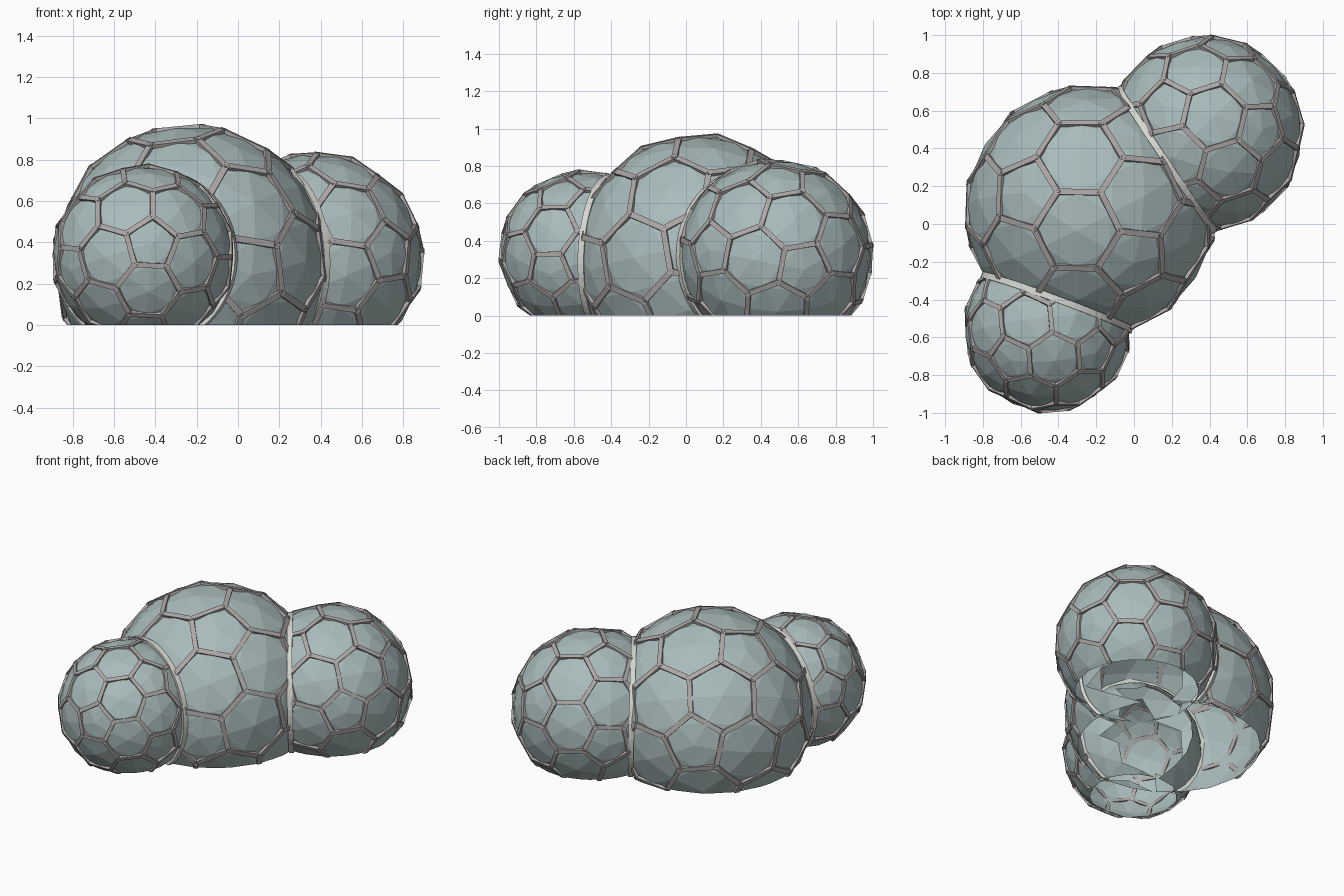
import bpy, bmesh, math
from mathutils import Vector, Euler

if "Cube" in bpy.data.objects:
    bpy.data.objects.remove(bpy.data.objects["Cube"])

# name, centre, radius, rotation of the geodesic pattern
DOMES = [
    ("large", Vector((-0.23, 0.07, 0.305)), 0.66, (0.5, 0.3, 0.2)),
    ("medium", Vector((0.38, 0.48, 0.32)), 0.51, (0.2, 0.6, 0.4)),
    ("small", Vector((-0.46, -0.557, 0.333)), 0.435, (0.7, 0.2, 0.9)),
]
JOINS = [(0, 1), (0, 2)]


def material(name, rgb):
    m = bpy.data.materials.new(name)
    m.diffuse_color = (*rgb, 1)
    m.use_nodes = True
    m.node_tree.nodes["Principled BSDF"].inputs["Base Color"].default_value = m.diffuse_color
    return m


GLASS = material("glass_blue_grey", (0.40, 0.50, 0.50))
FRAME = material("frame_grey", (0.42, 0.39, 0.385))
COLLAR = material("collar_pale", (0.68, 0.68, 0.64))


def finish(bm, name, mat):
    ob_mesh = bpy.data.meshes.new(name)
    bm.to_mesh(ob_mesh)
    bm.free()
    ob_mesh.materials.append(mat)
    ob = bpy.data.objects.new(name, ob_mesh)
    bpy.context.collection.objects.link(ob)


def cut(bm, co, normal):
    # remove everything on the side the normal points to
    bmesh.ops.bisect_plane(bm, geom=bm.verts[:] + bm.edges[:] + bm.faces[:],
                           dist=1e-5, plane_co=co, plane_no=normal, clear_outer=True)


def join_plane(i, j):
    # plane, axis and radius of the circle where two domes meet
    a, ra = DOMES[i][1:3]
    b, rb = DOMES[j][1:3]
    d = (b - a).length
    n = (b - a) / d
    t = (d * d + ra * ra - rb * rb) / (2 * d)
    return a + n * t, n, math.sqrt(ra * ra - t * t)


def box(bm, p, q, up, width, thick):
    along = (q - p).normalized()
    side = along.cross(up).normalized() * width / 2
    up = up * thick / 2
    v = [bm.verts.new(e + side * s + up * u)
         for e in (p - along * width * 0.3, q + along * width * 0.3)
         for s, u in ((-1, -1), (1, -1), (1, 1), (-1, 1))]
    bm.faces.new(v[3::-1])
    bm.faces.new(v[4:])
    for k in range(4):
        m = (k + 1) % 4
        bm.faces.new((v[k], v[m], v[m + 4], v[k + 4]))


GROUND = (Vector((0, 0, 0)), Vector((0, 0, -1)))

for i, (name, centre, radius, angles) in enumerate(DOMES):
    rot = Euler(angles).to_matrix()
    others = [b if a == i else a for a, b in JOINS if i in (a, b)]

    # faceted glass skin, open where it runs deep into its neighbour
    bm = bmesh.new()
    bmesh.ops.create_icosphere(bm, subdivisions=3, radius=radius)
    for v in bm.verts:
        v.co = rot @ v.co + centre
    deep = [f for f in bm.faces if any(
        (f.calc_center_median() - DOMES[o][1]).length < 0.7 * DOMES[o][2] for o in others)]
    bmesh.ops.delete(bm, geom=deep, context='FACES')
    cut(bm, *GROUND)
    finish(bm, name + "_dome_skin", GLASS)

    # hexagon and pentagon frame: bars joining neighbouring triangle centres
    src = bmesh.new()
    bmesh.ops.create_icosphere(src, subdivisions=2, radius=1)
    bm = bmesh.new()
    for e in src.edges:
        p, q = [centre + (rot @ f.calc_center_median().normalized()) * radius * 1.01
                for f in e.link_faces]
        box(bm, p, q, ((p + q) / 2 - centre).normalized(),
            0.012 + 0.03 * radius, 0.018)
    src.free()
    cut(bm, *GROUND)
    for o in others:
        co, n, _ = join_plane(i, o)
        cut(bm, co, n)
    finish(bm, name + "_dome_frame", FRAME)

# pale collar arches where the domes meet
for i, j in JOINS:
    co, n, r = join_plane(i, j)
    u = n.orthogonal().normalized()
    w = n.cross(u)
    bm = bmesh.new()
    rings = []
    for k in range(64):
        t = 2 * math.pi * k / 64
        d = u * math.cos(t) + w * math.sin(t)
        rings.append([bm.verts.new(co + d * (r + a) + n * b) for a, b in
                      ((-0.018, -0.017), (0.018, -0.017), (0.018, 0.017), (-0.018, 0.017))])
    for k in range(64):
        p, q = rings[k], rings[(k + 1) % 64]
        for s in range(4):
            m = (s + 1) % 4
            bm.faces.new((p[s], p[m], q[m], q[s]))
    bmesh.ops.recalc_face_normals(bm, faces=bm.faces[:])
    cut(bm, *GROUND)
    finish(bm, DOMES[j][0] + "_dome_collar", COLLAR)
